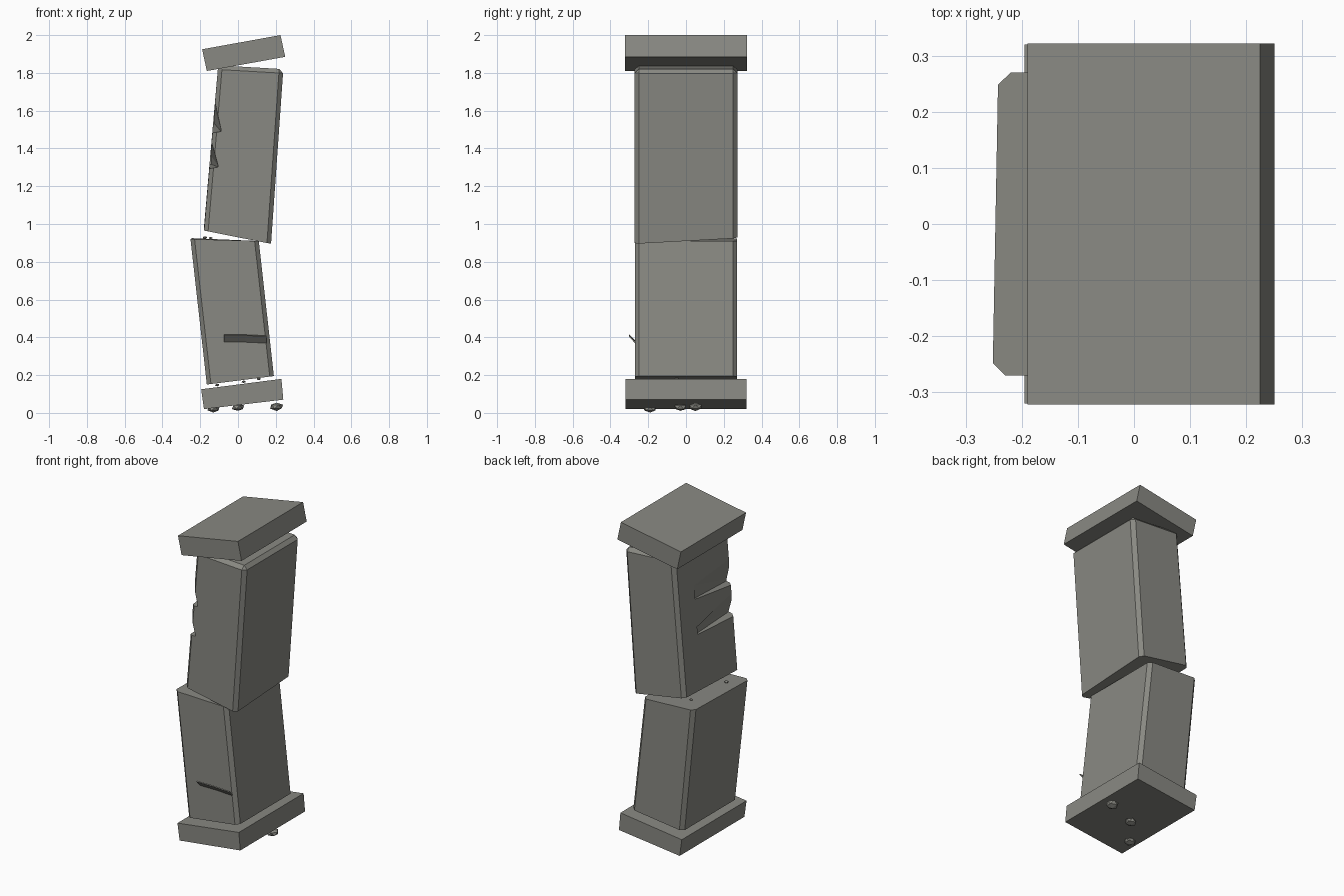
import bpy, bmesh, random
from mathutils import Vector

if "Cube" in bpy.data.objects:
    bpy.data.objects.remove(bpy.data.objects["Cube"])

random.seed(4)
stone = bpy.data.materials.new("grey stone")
stone.diffuse_color = (0.25, 0.25, 0.225, 1)
stone.use_nodes = True
stone.node_tree.nodes["Principled BSDF"].inputs["Base Color"].default_value = stone.diffuse_color


def finish(name, bm):
    bmesh.ops.recalc_face_normals(bm, faces=bm.faces)
    me = bpy.data.meshes.new(name)
    bm.to_mesh(me)
    bm.free()
    me.materials.append(stone)
    ob = bpy.data.objects.new(name, me)
    bpy.context.collection.objects.link(ob)
    return ob


def block(name, front, back, hy, bevel=0.0, keep=lambda d: True):
    """Six-sided block from a front and a back (x, z) outline."""
    bm = bmesh.new()
    f = [bm.verts.new((x, -hy, z)) for x, z in front]
    b = [bm.verts.new((x, hy, z)) for x, z in back]
    bm.faces.new(f)
    bm.faces.new(b)
    for i in range(4):
        j = (i + 1) % 4
        bm.faces.new((f[i], f[j], b[j], b[i]))
    bmesh.ops.recalc_face_normals(bm, faces=bm.faces)
    if bevel:
        edges = [e for e in bm.edges if keep(e)]
        bmesh.ops.bevel(bm, geom=edges, offset=bevel, segments=1,
                        affect='EDGES', profile=0.5)
    return finish(name, bm)


def hull(name, points):
    bm = bmesh.new()
    for p in points:
        bm.verts.new(p)
    bmesh.ops.convex_hull(bm, input=bm.verts[:])
    return finish(name, bm)


def upright(e):
    d = e.verts[0].co - e.verts[1].co
    return abs(d.z) > 0.5


def upright_or_top(e):
    return upright(e) or min(v.co.z for v in e.verts) > 1.7


# tilted base slab and cap slab
base = [(-0.18, 0.02), (0.24, 0.07), (0.23, 0.18), (-0.195, 0.125)]
cap = [(-0.165, 1.81), (0.25, 1.885), (0.225, 2.0), (-0.19, 1.925)]
block("base_slab", base, base, 0.32)
block("cap_slab", cap, cap, 0.322)

# leaning lower shaft
block("lower_shaft",
      [(-0.165, 0.15), (0.19, 0.195), (0.11, 0.91), (-0.252, 0.92)],
      [(-0.165, 0.15), (0.19, 0.195), (0.11, 0.91), (-0.242, 0.925)],
      0.27, 0.022, upright)

# leaning upper shaft
upper = block("upper_shaft",
              [(-0.18, 0.965), (0.175, 0.895), (0.24, 1.82), (-0.105, 1.84)],
              [(-0.18, 0.985), (0.175, 0.925), (0.24, 1.82), (-0.105, 1.84)],
              0.272, 0.022, upright_or_top)

# two chipped notches in the left front edge
for f_low, f_high, b_low, b_high, deep, face in (
        (1.485, 1.66, 1.53, 1.61, -0.085, -0.124),
        (1.30, 1.45, 1.315, 1.36, -0.10, -0.141)):
    cutter = hull("notch_cutter", [
        (-0.25, -0.32, f_low - 0.03), (deep, -0.32, f_low),
        (face, -0.32, f_high), (-0.25, -0.32, f_high),
        (-0.25, 0.10, b_low), (face, 0.10, b_low),
        (face, 0.10, b_high), (-0.25, 0.10, b_high)])
    mod = upper.modifiers.new("notch", 'BOOLEAN')
    mod.operation = 'DIFFERENCE'
    mod.solver = 'EXACT'
    mod.object = cutter
    bpy.context.view_layer.objects.active = upper
    bpy.ops.object.modifier_apply(modifier=mod.name)
    bpy.data.objects.remove(cutter)

# thin flake lifting off the lower front face
bm = bmesh.new()
rows = []
for x, dz in ((-0.075, 0.0), (0.04, 0.0), (0.15, -0.005)):
    rows.append([bm.verts.new((x, y, z + dz)) for y, z in
                 ((-0.303, 0.41), (-0.268, 0.372), (-0.264, 0.378), (-0.298, 0.414))])
for a, b in zip(rows, rows[1:]):
    for i in range(4):
        j = (i + 1) % 4
        bm.faces.new((a[i], a[j], b[j], b[i]))
bm.faces.new(rows[0])
bm.faces.new(rows[-1])
finish("stone_flake", bm)

# pebbles under the base and loose grit in the joints: x, y, z, radius
for i, (x, y, z, r) in enumerate((
        (-0.13, -0.19, 0.022, 0.037), (0.0, -0.03, 0.03, 0.035), (0.205, 0.05, 0.033, 0.038),
        (-0.11, -0.12, 0.148, 0.012), (0.03, 0.1, 0.165, 0.012), (0.11, -0.05, 0.18, 0.012),
        (-0.175, -0.15, 0.928, 0.012), (-0.145, 0.157, 0.926, 0.011))):
    bm = bmesh.new()
    bmesh.ops.create_icosphere(bm, subdivisions=1, radius=r)
    for v in bm.verts:
        v.co *= random.uniform(0.9, 1.08)
        v.co.z *= 0.58
        v.co += Vector((x, y, z))
    finish(f"pebble_{i + 1}", bm)
